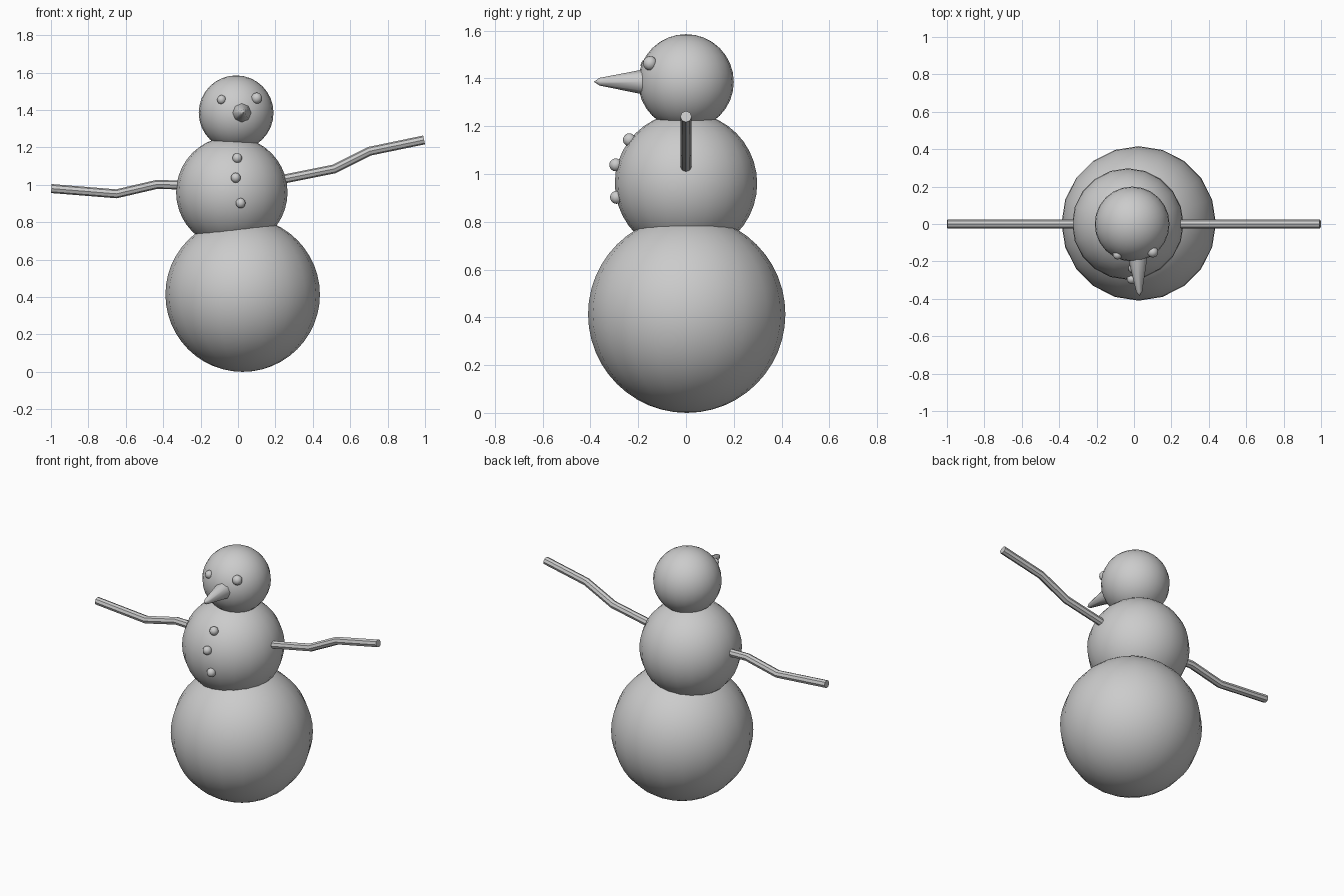
import bpy, math
from mathutils import Vector

if "Cube" in bpy.data.objects:
    bpy.data.objects.remove(bpy.data.objects["Cube"])


def finish(ob, name, angle=60):
    ob.name = name
    ob.data.name = name
    bpy.ops.object.shade_smooth_by_angle(angle=math.radians(angle))


def ball(name, loc, r, segs, rings):
    bpy.ops.mesh.primitive_uv_sphere_add(segments=segs, ring_count=rings, radius=r, location=loc)
    finish(bpy.context.object, name)


def tube(name, pts, r, angle, scales=None, res=2):
    """Round bar along a path, capped, with optional radius factor per point."""
    cu = bpy.data.curves.new(name, 'CURVE')
    cu.dimensions = '3D'
    cu.bevel_depth = r
    cu.bevel_resolution = res
    cu.use_fill_caps = True
    sp = cu.splines.new('POLY')
    sp.points.add(len(pts) - 1)
    for i, p in enumerate(pts):
        sp.points[i].co = (*p, 1)
        sp.points[i].radius = scales[i] if scales else 1
    ob = bpy.data.objects.new(name, cu)
    bpy.context.collection.objects.link(ob)
    bpy.ops.object.select_all(action='DESELECT')
    ob.select_set(True)
    bpy.context.view_layer.objects.active = ob
    bpy.ops.object.convert(target='MESH')
    finish(bpy.context.object, name, angle)


# three slightly offset snowballs
ball("lower_body", (0.025, 0.003, 0.413), 0.413, 20, 24)
ball("middle_body", (-0.033, 0, 0.96), 0.298, 20, 20)
ball("head", (-0.01, 0, 1.385), 0.2, 24, 16)

# eyes
for side, loc, r in (("left", (-0.088, -0.165, 1.455), 0.025),
                     ("right", (0.1, -0.15, 1.463), 0.03)):
    ball(side + "_eye", loc, r, 10, 8)

# buttons down the front
for i, loc in enumerate(((-0.004, -0.237, 1.143), (-0.012, -0.294, 1.038), (0.014, -0.291, 0.902))):
    ball(f"button_{i + 1}", loc, 0.027, 10, 8)

# tapered nose with a short point
tube("nose", [(0.018, -0.16, 1.385), (0.02, -0.19, 1.385), (0.028, -0.362, 1.386), (0.029, -0.384, 1.386)],
     0.05, 50, [1.12, 1.0, 0.32, 0.02])

# bent stick arms
tube("right_arm", [(0.19, 0, 1.02), (0.515, 0, 1.085), (0.705, 0, 1.18), (0.995, 0, 1.24)], 0.024, 30)
tube("left_arm", [(-0.26, 0, 0.998), (-0.435, 0, 1.002), (-0.65, 0, 0.952), (-0.998, 0, 0.98)], 0.024, 30)
